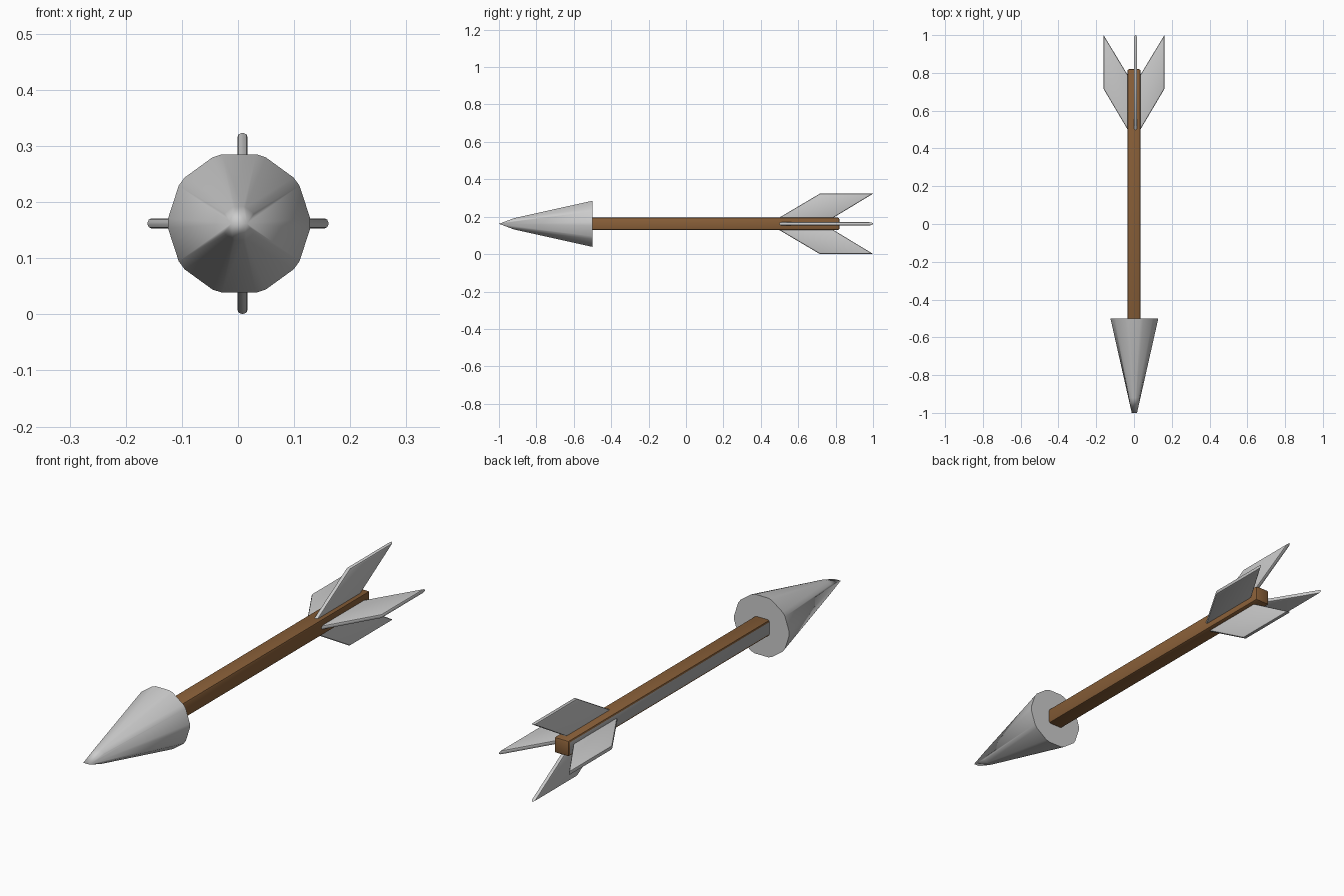
import bpy, bmesh
from math import sin, cos, pi, radians
from mathutils import Matrix

if "Cube" in bpy.data.objects:
    bpy.data.objects.remove(bpy.data.objects["Cube"])

ZC = 0.162  # height of the arrow axis


def finish(bm, name, mats=(), angle=30):
    bmesh.ops.recalc_face_normals(bm, faces=bm.faces)
    mesh = bpy.data.meshes.new(name)
    bm.to_mesh(mesh)
    bm.free()
    obj = bpy.data.objects.new(name, mesh)
    bpy.context.collection.objects.link(obj)
    for m in mats:
        mesh.materials.append(m)
    bpy.ops.object.select_all(action='DESELECT')
    obj.select_set(True)
    bpy.context.view_layer.objects.active = obj
    bpy.ops.object.shade_smooth_by_angle(angle=radians(angle))
    return obj


def material(name, color):
    m = bpy.data.materials.new(name)
    m.diffuse_color = color
    m.use_nodes = True
    m.node_tree.nodes["Principled BSDF"].inputs["Base Color"].default_value = m.diffuse_color
    return m


wood = material("wood", (0.25, 0.115, 0.04, 1))
grey = material("plain_grey", (0.4, 0.4, 0.4, 1))

# Shaft: square bar with softened edges, left side left unpainted
bm = bmesh.new()
bmesh.ops.create_cube(bm, size=1, matrix=Matrix.Translation((0, 0.15, ZC))
                      @ Matrix.Diagonal((0.068, 1.34, 0.066, 1)))
bmesh.ops.bevel(bm, geom=bm.edges[:], offset=0.008, segments=2, profile=0.5, affect='EDGES')
bm.normal_update()
for f in bm.faces:
    f.material_index = 1 if f.normal.x < -0.95 else 0
finish(bm, "shaft", (wood, grey))

# Arrowhead: ten-sided cone with clipped corners, pinched to a short horizontal tip edge
bm = bmesh.new()
for r, y in ((0.127, -0.5), (0.031, -0.92)):
    for i in range(10):
        for d in (-4, 4):
            a = i * pi / 5 + radians(d)
            bm.verts.new((0.002 + r * cos(a), y, ZC + r * sin(a)))
for x in (-0.012, 0.016):
    bm.verts.new((x, -1, ZC))
bmesh.ops.convex_hull(bm, input=bm.verts[:])
bmesh.ops.dissolve_limit(bm, angle_limit=0.01, verts=bm.verts[:], edges=bm.edges[:])
finish(bm, "arrowhead")


# Feathers: swept parallelogram plates with rounded rims, four around the shaft
def feather(name, turn, shift):
    outline = [(0.028, 0.49), (0.161, 0.715), (0.161, 1.0), (0.028, 0.78)]
    bm = bmesh.new()
    face = bm.faces.new([bm.verts.new((x, y, -0.009)) for x, y in outline])
    ext = bmesh.ops.extrude_face_region(bm, geom=[face], use_keep_orig=True)
    bmesh.ops.translate(bm, vec=(0, 0, 0.018),
                        verts=[v for v in ext["geom"] if isinstance(v, bmesh.types.BMVert)])
    bmesh.ops.recalc_face_normals(bm, faces=bm.faces)
    rims = [e for e in bm.edges if abs(e.verts[0].co.z - e.verts[1].co.z) < 0.001]
    bmesh.ops.bevel(bm, geom=rims, offset=0.007, segments=2, profile=0.5, affect='EDGES')
    bm.transform(Matrix.Translation((shift, 0, ZC)) @ Matrix.Rotation(turn, 4, 'Y'))
    finish(bm, name)


for i, side in enumerate(("right", "bottom", "left", "top")):
    feather(side + "_feather", i * pi / 2, 0.008 * (i % 2))
